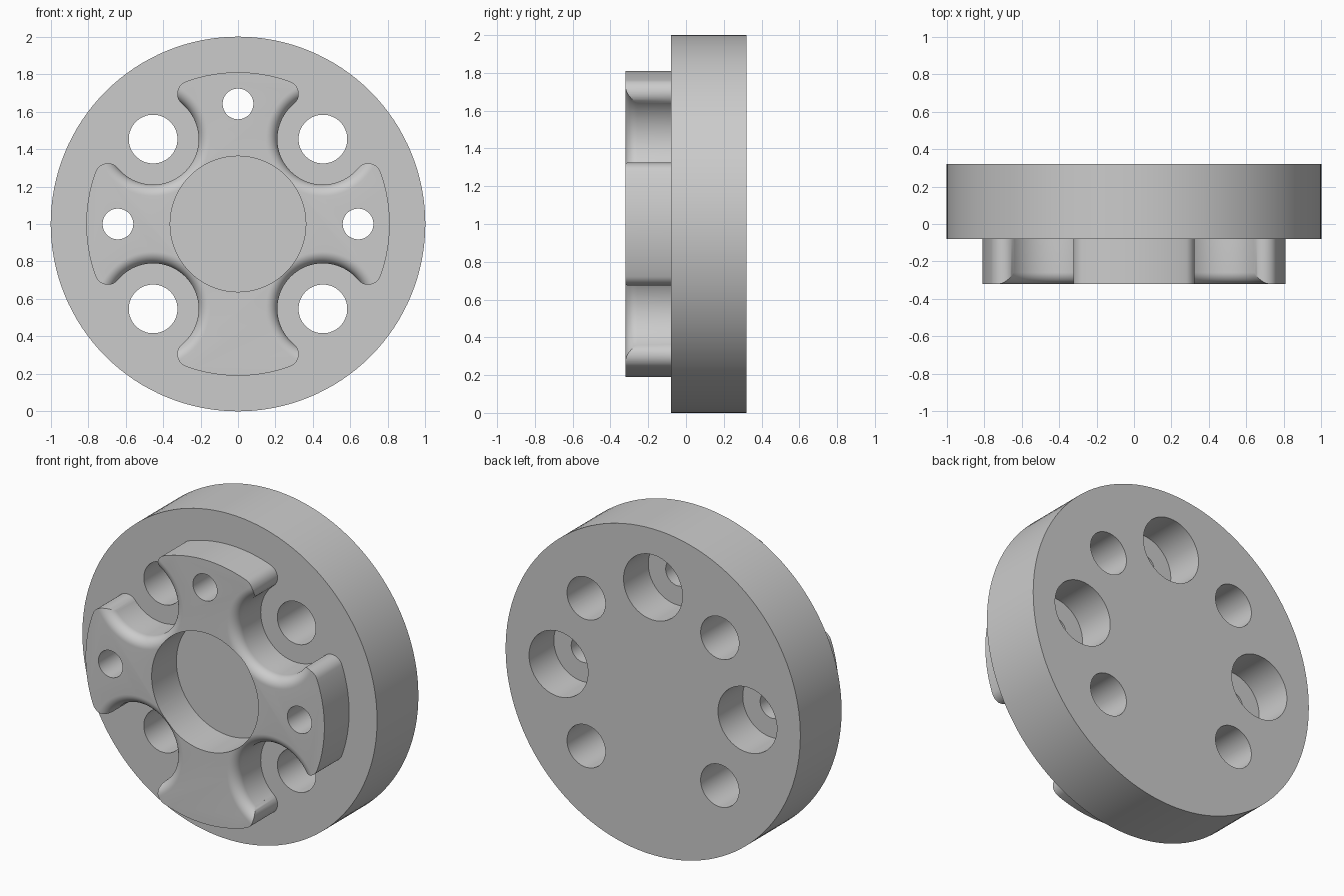
import bpy
import bmesh
from math import sin, cos, pi, acos, atan2, radians, hypot
from mathutils import Vector

cube = bpy.data.objects.get("Cube")
if cube:
    bpy.data.objects.remove(cube, do_unlink=True)

# Main sizes
FRONT, STEP, BACK = -0.32, -0.08, 0.32
BOSS_R, SCALLOP_R, CORNER_R, FILLET = 0.81, 0.243, 0.07, 0.062
PITCH = 0.641
CENTRE_Z = 1.0

grey = bpy.data.materials.new("machined grey")
grey.use_nodes = True
grey.diffuse_color = (0.6, 0.6, 0.6, 1)
grey.node_tree.nodes["Principled BSDF"].inputs["Base Color"].default_value = (0.6, 0.6, 0.6, 1)


def make_object(name, bm):
    bmesh.ops.recalc_face_normals(bm, faces=bm.faces)
    mesh = bpy.data.meshes.new(name)
    bm.to_mesh(mesh)
    bm.free()
    mesh.materials.append(grey)
    obj = bpy.data.objects.new(name, mesh)
    bpy.context.collection.objects.link(obj)
    return obj


def lathe(name, profile, x=0, z=0, segments=96):
    """Solid turned about the y direction from (radius, y) pairs."""
    bm = bmesh.new()
    rings = []
    for r, y in profile:
        angles = [2 * pi * i / segments for i in range(segments)]
        rings.append([bm.verts.new((x + r * cos(a), y, CENTRE_Z + z + r * sin(a))) for a in angles])
    for low, high in zip(rings, rings[1:]):
        for i in range(segments):
            j = (i + 1) % segments
            bm.faces.new((low[i], low[j], high[j], high[i]))
    bm.faces.new(rings[0])
    bm.faces.new(rings[-1])
    return make_object(name, bm)


def combine(target, tool, operation):
    """Apply a boolean and remove the tool."""
    tool.hide_render = True
    mod = target.modifiers.new("combine", "BOOLEAN")
    mod.operation = operation
    mod.solver = "EXACT"
    mod.object = tool
    bpy.ops.object.select_all(action="DESELECT")
    bpy.context.view_layer.objects.active = target
    target.select_set(True)
    bpy.ops.object.modifier_apply(modifier=mod.name)
    bpy.data.objects.remove(tool, do_unlink=True)


def polar(r, a):
    return Vector((r * cos(a), r * sin(a)))


def lobe_outline():
    """Four lobes with rounded outer corners, pinched between them."""
    reach = BOSS_R - CORNER_R
    gap = SCALLOP_R + CORNER_R
    off = acos((reach ** 2 + PITCH ** 2 - gap ** 2) / (2 * reach * PITCH))
    half = pi / 4 - off
    centre = polar(reach, half)
    scallop = polar(PITCH, pi / 4)
    toward = scallop - centre
    end = atan2(toward.y, toward.x)
    # Half a lobe about the +x direction: outer arc, corner arc, step into the scallop
    upper = [polar(BOSS_R, half * i / 10) for i in range(1, 10)]
    upper += [centre + polar(CORNER_R, half + (end - half) * i / 16) for i in range(17)]
    upper.append(upper[-1] + toward.normalized() * 0.04)
    lower = [Vector((p.x, -p.y)) for p in reversed(upper)]
    lobe = lower + [Vector((BOSS_R, 0))] + upper
    points = []
    for k in range(4):
        c, s = cos(k * pi / 2), sin(k * pi / 2)
        points += [(c * p.x - s * p.y, s * p.x + c * p.y) for p in lobe]
    return points


# Lobed boss, sunk into the disc so that the two fuse
bm = bmesh.new()
face = bm.faces.new([bm.verts.new((x, FRONT, CENTRE_Z + z)) for x, z in lobe_outline()])
grown = bmesh.ops.extrude_face_region(bm, geom=[face], use_keep_orig=True)
moved = [v for v in grown["geom"] if isinstance(v, bmesh.types.BMVert)]
bmesh.ops.translate(bm, verts=moved, vec=(0, -FRONT, 0))
boss = make_object("lobed_boss", bm)

# Scallops with a rounded front lip
lip = [(SCALLOP_R, 0.1)]
for i in range(11):
    a = pi / 2 * i / 10
    lip.append((SCALLOP_R + FILLET * (1 - cos(a)), FRONT + FILLET * (1 - sin(a))))
lip.append((SCALLOP_R + FILLET, FRONT - 0.1))
diagonals = [polar(PITCH, pi / 4 + k * pi / 2) for k in range(4)]
for p in diagonals:
    combine(boss, lathe("scallop_cutter", lip, p.x, p.y), "DIFFERENCE")

# Disc fused with the boss
body = lathe("flange_body", [(1.0, STEP), (1.0, BACK)], segments=128)
combine(body, boss, "UNION")

# Blind centre bore
combine(body, lathe("bore_cutter", [(0.362, FRONT - 0.1), (0.362, STEP)]), "DIFFERENCE")

# Through holes in the scallops
for p in diagonals:
    hole = lathe("hole_cutter", [(0.13, -0.5), (0.13, 0.5)], p.x, p.y, 64)
    combine(body, hole, "DIFFERENCE")

# Counterbored holes in three of the lobes
stepped = [(0.082, -0.5), (0.082, 0.08), (0.2, 0.08), (0.2, 0.5)]
for k in range(3):
    p = polar(PITCH, k * pi / 2)
    combine(body, lathe("counterbore_cutter", stepped, p.x, p.y, 64), "DIFFERENCE")

bpy.ops.object.select_all(action="DESELECT")
body.select_set(True)
bpy.context.view_layer.objects.active = body
bpy.ops.object.shade_smooth_by_angle(angle=radians(30))
